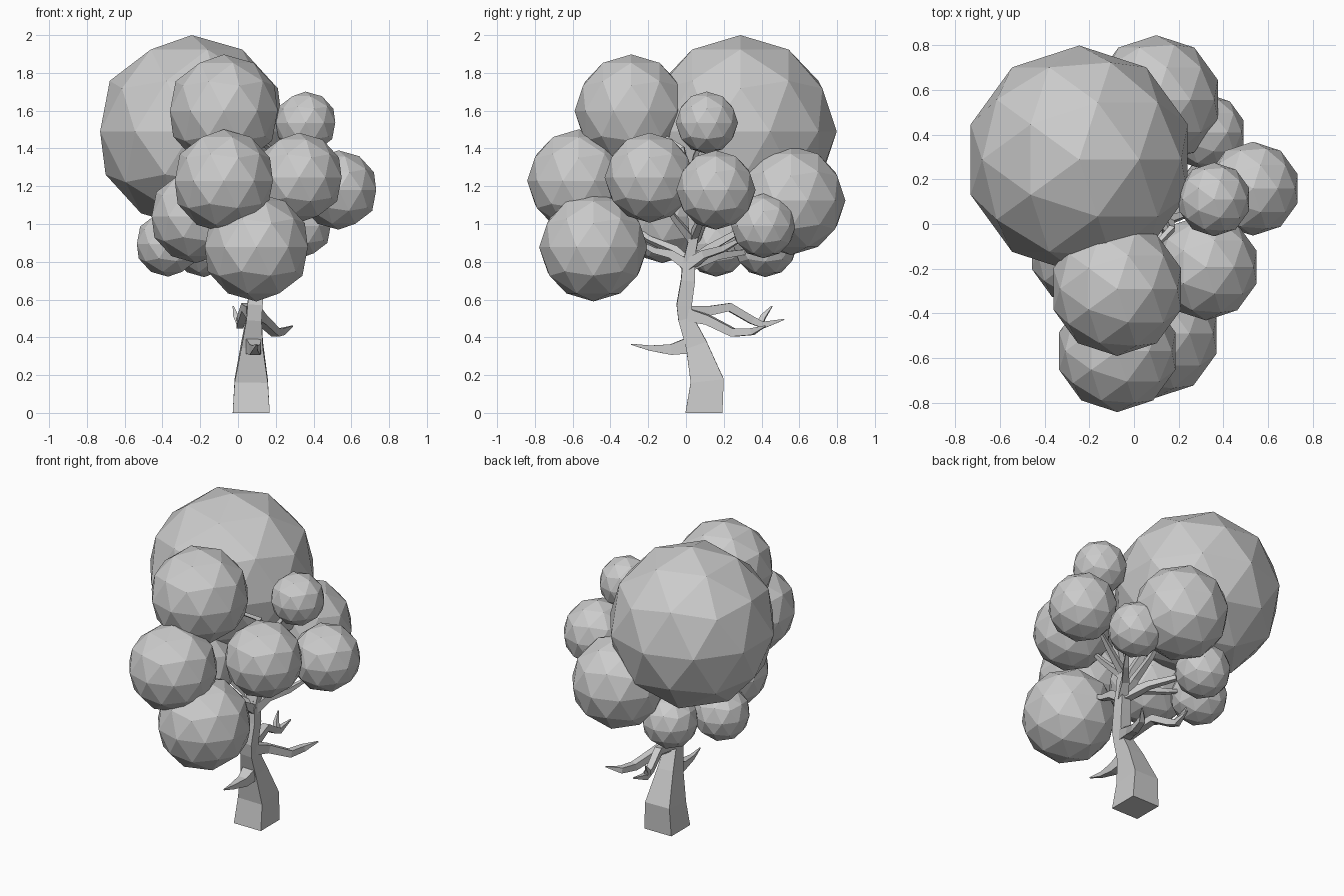
import bpy, bmesh
from mathutils import Vector


def limb(name, pts):
    """Four-sided tapering tube through (x, y, z, half_width) points."""
    bm = bmesh.new()
    P = [Vector(p[:3]) for p in pts]
    rings = []
    for i, p in enumerate(P):
        t = (P[min(i + 1, len(P) - 1)] - P[max(i - 1, 0)]).normalized()
        if i == 0 and p.z == 0:
            t = Vector((0, 0, 1))
        ref = Vector((0, 1, 0)) if abs(t.z) > 0.6 else Vector((0, 0, 1))
        if i == 0:
            u = ref.cross(t).normalized()
        else:
            u = (u - t * u.dot(t)).normalized()
        v = t.cross(u)
        h = pts[i][3]
        rings.append([bm.verts.new(p + u * a * h + v * b * h)
                      for a, b in ((-1, -1), (1, -1), (1, 1), (-1, 1))])
    for r, s in zip(rings, rings[1:]):
        for k in range(4):
            n = (k + 1) % 4
            bm.faces.new((r[k], r[n], s[n], s[k]))
    bm.faces.new(rings[0][::-1])
    bm.faces.new(rings[-1])
    bmesh.ops.recalc_face_normals(bm, faces=bm.faces)
    me = bpy.data.meshes.new(name)
    bm.to_mesh(me)
    bm.free()
    bpy.context.collection.objects.link(bpy.data.objects.new(name, me))


# Trunk
limb("trunk", [(.07, .095, 0, .098), (.07, .112, .17, .088), (.075, .055, .36, .057),
               (.085, -.002, .5, .04), (.09, -.01, .57, .04), (.1, .01, .7, .037),
               (.1, .015, .8, .033)])

# Bare lower branches
limb("front_branch", [(.08, .03, .36, .045), (.09, -.08, .335, .028),
                      (.09, -.19, .343, .014), (.1, -.29, .363, .003)])
limb("rear_branch", [(.08, .01, .53, .035), (.06, .12, .54, .025), (.04, .23, .56, .022),
                     (.015, .35, .49, .02), (.01, .41, .465, .018), (.02, .52, .495, .003)])
limb("rear_twig", [(.01, .39, .47, .017), (-.01, .41, .51, .013), (-.025, .455, .565, .003)])
limb("side_branch", [(.09, .01, .52, .035), (.13, .12, .49, .025), (.2, .25, .425, .022),
                     (.23, .35, .43, .018), (.29, .42, .46, .003)])

# Upper branches reaching into the foliage
fork = (.1, .01, .78, .03)
upper = [
    [fork, (.1, -.08, .84, .022), (.1, -.17, .86, .016), (.1, -.3, .93, .006)],
    [fork, (.04, -.06, .86, .02), (-.02, -.2, .92, .014), (-.07, -.4, 1.08, .005)],
    [fork, (.15, .1, .84, .022), (.23, .2, .87, .016), (.32, .33, .94, .005)],
    [fork, (.09, .12, .87, .02), (.09, .26, .95, .015), (.1, .4, 1.05, .006)],
    [fork, (.0, .08, .84, .02), (-.14, .13, .86, .014), (-.28, .16, .9, .006)],
    [fork, (.02, .16, .83, .02), (-.07, .3, .85, .014), (-.13, .38, .88, .006)],
    [fork, (.12, .04, .93, .024), (.16, .02, 1.15, .018), (.17, -.02, 1.4, .013), (.0, -.2, 1.52, .006)],
    [(.16, .02, 1.2, .017), (.25, .05, 1.36, .012), (.33, .1, 1.48, .006)],
    [fork, (.06, .05, .96, .022), (-.02, .12, 1.15, .015), (-.12, .2, 1.3, .008)],
    [(.12, .04, .93, .02), (.26, .08, 1.03, .015), (.4, .13, 1.12, .006)],
    [(.12, .03, .92, .02), (.19, -.06, 1.03, .014), (.27, -.14, 1.15, .006)],
]
for i, path in enumerate(upper):
    limb(f"upper_branch_{i + 1}", path)

# Foliage balls: x, y, z, radius
balls = [
    (-.245, .288, 1.49, .51), (-.075, -.29, 1.598, .3), (-.075, -.568, 1.228, .273),
    (.097, -.49, .877, .287), (.358, .11, 1.536, .165), (.532, .158, 1.18, .21),
    (.322, -.193, 1.245, .238), (.1, .555, 1.125, .289), (.328, .41, .99, .171),
    (-.222, -.125, 1.04, .247), (-.37, .16, .895, .174), (-.18, .42, .89, .171),
]
for i, (x, y, z, r) in enumerate(balls):
    bpy.ops.mesh.primitive_ico_sphere_add(subdivisions=2, radius=r, location=(x, y, z))
    bpy.context.object.name = f"foliage_{i + 1}"
